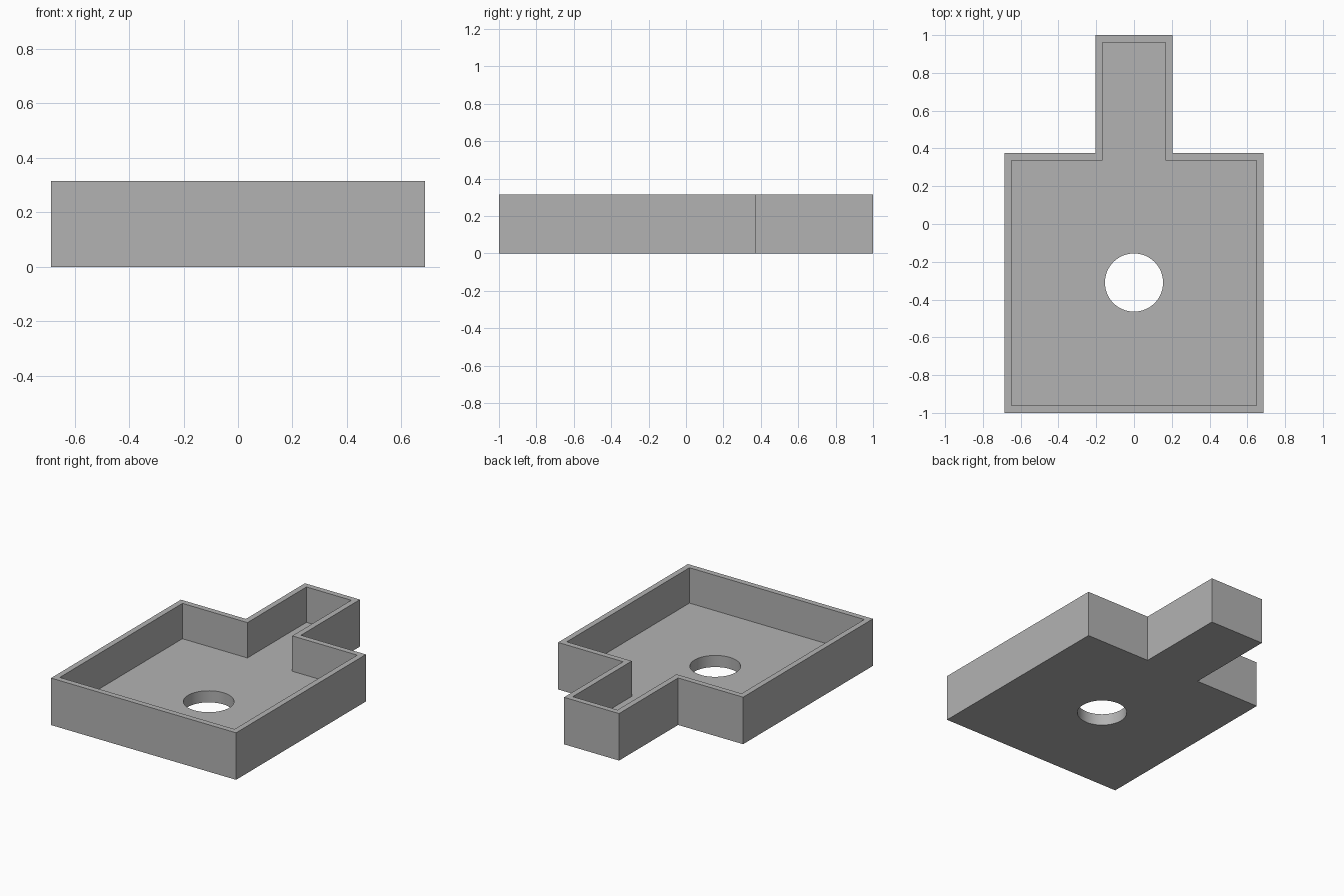
import bpy
import bmesh
import math

cube = bpy.data.objects.get("Cube")
if cube:
    bpy.data.objects.remove(cube, do_unlink=True)

HALF_WIDTH, NECK, SHOULDER = 0.686, 0.204, 0.375
HEIGHT, WALL, FLOOR = 0.315, 0.038, 0.078
HOLE_Y, HOLE_RADIUS = -0.31, 0.154

grey = bpy.data.materials.new("plain grey")
grey.use_nodes = True
grey.diffuse_color = (0.45, 0.45, 0.45, 1)
grey.node_tree.nodes["Principled BSDF"].inputs["Base Color"].default_value = grey.diffuse_color


def prism(name, outline, bottom, top):
    """Extrude a closed outline straight up."""
    bm = bmesh.new()
    base = bm.faces.new([bm.verts.new((x, y, bottom)) for x, y in outline])
    side = bmesh.ops.extrude_face_region(bm, geom=[base])["geom"]
    verts = [v for v in side if isinstance(v, bmesh.types.BMVert)]
    bmesh.ops.translate(bm, verts=verts, vec=(0, 0, top - bottom))
    bmesh.ops.recalc_face_normals(bm, faces=bm.faces)
    mesh = bpy.data.meshes.new(name)
    bm.to_mesh(mesh)
    bm.free()
    mesh.materials.append(grey)
    obj = bpy.data.objects.new(name, mesh)
    bpy.context.collection.objects.link(obj)
    return obj


def tray_outline(inset):
    """Wide body with a narrow neck at the back, shrunk evenly by inset."""
    w, n, s, e = HALF_WIDTH - inset, NECK - inset, SHOULDER - inset, 1 - inset
    right = [(w, -e), (w, s), (n, s), (n, e)]
    return right + [(-x, y) for x, y in reversed(right)]


# Solid tray block, with cutters for the recess and the drain hole
tray = prism("tray", tray_outline(0), 0, HEIGHT)
recess = prism("recess_cutter", tray_outline(WALL), FLOOR, HEIGHT + 0.1)
angles = [math.tau * i / 64 for i in range(64)]
circle = [(HOLE_RADIUS * math.cos(a), HOLE_Y + HOLE_RADIUS * math.sin(a)) for a in angles]
hole = prism("hole_cutter", circle, -0.1, HEIGHT)

bpy.ops.object.select_all(action="DESELECT")
tray.select_set(True)
bpy.context.view_layer.objects.active = tray
for cutter in (recess, hole):
    cutter.hide_render = True
    cut = tray.modifiers.new(cutter.name, "BOOLEAN")
    cut.operation = "DIFFERENCE"
    cut.solver = "EXACT"
    cut.object = cutter
    bpy.ops.object.modifier_apply(modifier=cut.name)
    bpy.data.objects.remove(cutter, do_unlink=True)

# Smooth hole wall, crisp corners
bpy.ops.object.shade_smooth_by_angle(angle=math.radians(30))
